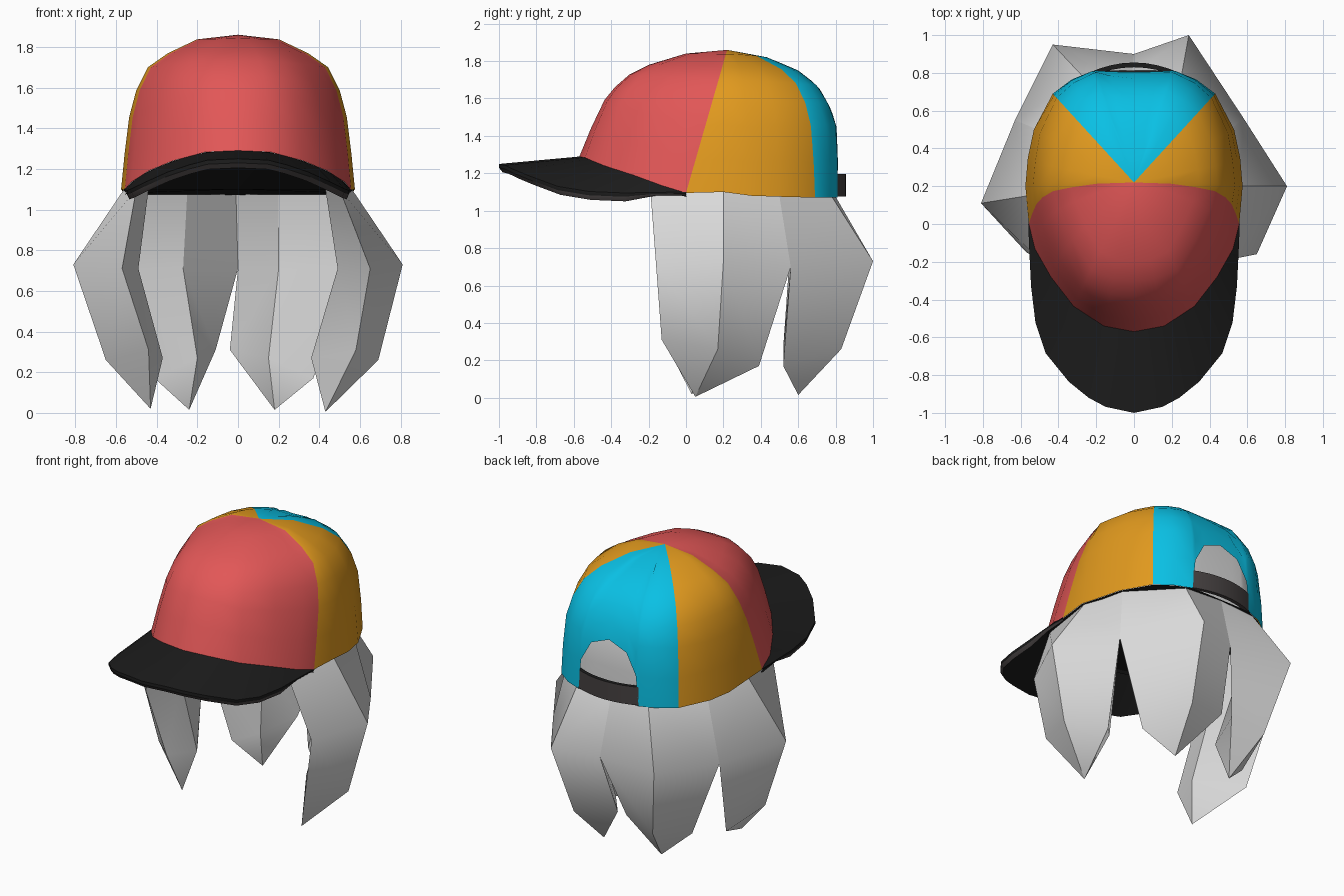
import bpy, bmesh, math
from mathutils import Vector

if "Cube" in bpy.data.objects:
    bpy.data.objects.remove(bpy.data.objects["Cube"])


def material(name, r, g, b):
    m = bpy.data.materials.new(name)
    m.diffuse_color = (r, g, b, 1)
    m.use_nodes = True
    m.node_tree.nodes["Principled BSDF"].inputs["Base Color"].default_value = m.diffuse_color
    return m


RED = material("coral_red", 0.76, 0.095, 0.095)
ORANGE = material("orange", 0.75, 0.32, 0.013)
BLUE = material("sky_blue", 0.003, 0.53, 0.78)
BLACK = material("black", 0.012, 0.012, 0.012)
EDGE = material("dark_grey", 0.06, 0.052, 0.052)
HAIR = material("light_grey", 0.70, 0.70, 0.70)


def build(name, verts, faces, mats, slots=None, smooth=None, recalc=False):
    me = bpy.data.meshes.new(name)
    me.from_pydata([tuple(v) for v in verts], [], faces)
    for m in mats:
        me.materials.append(m)
    if slots:
        for p, s in zip(me.polygons, slots):
            p.material_index = s
    if recalc:
        bm = bmesh.new()
        bm.from_mesh(me)
        bmesh.ops.recalc_face_normals(bm, faces=bm.faces)
        bm.to_mesh(me)
        bm.free()
    ob = bpy.data.objects.new(name, me)
    bpy.context.collection.objects.link(ob)
    if smooth:
        bpy.ops.object.select_all(action='DESELECT')
        ob.select_set(True)
        bpy.context.view_layer.objects.active = ob
        bpy.ops.object.shade_smooth_by_angle(angle=math.radians(smooth))
    return ob


# Crown profiles: (outward fraction, drop fraction)
FRONT = [(0, 0), (.28, .035), (.53, .14), (.66, .23), (.76, .35), (.83, .47), (.92, .73), (1, 1)]
SIDE = [(0, 0), (.35, .03), (.60, .12), (.77, .21), (.87, .36), (.93, .53), (.97, .77), (1, 1)]
BACK = [(0, 0), (.36, .05), (.64, .14), (.81, .24), (.91, .36), (.98, .50), (1, .75), (1, 1)]
APEX = Vector((0, .22, 1.86))
BASE = 1.07

# Rim of the right half, front to back: x, y, z, front/back blend, seam bend
RIM = [(0, -.57, 1.29, -1, 0), (.16, -.54, 1.283, -.85, 0), (.32, -.435, 1.24, -.55, 0),
       (.44, -.28, 1.19, -.25, .25), (.525, -.13, 1.135, -.1, .65), (.557, 0, 1.095, 0, 1),
       (.575, .2, 1.10, 0, .5), (.562, .35, 1.08, 0, .2), (.53, .5, 1.075, .2, 0),
       (.43, .69, 1.07, .5, 0), (.33, .765, 1.07, .8, 0), (.22, .81, 1.07, 1, 0),
       (.20, .812, 1.27, 1, 0), (.13, .815, 1.40, 1, 0), (0, .815, 1.45, 1, 0)]
SEAM_SIDE, SEAM_BACK, HOLE = 5, 9, 12


def lerp_profile(prof, v):
    for (u0, v0), (u1, v1) in zip(prof, prof[1:]):
        if v <= v1:
            return u0 + (u1 - u0) * (v - v0) / (v1 - v0)
    return 1


def meridian(i, opening):
    x, y, z, s, k = RIM[i]
    other = FRONT if s < 0 else BACK
    a = abs(s)
    bottom = BASE if i >= HOLE else z
    full = APEX.z - bottom
    cut = (APEX.z - z) / full if opening else 1
    pts = []
    for j in range(1, 8):
        v = (SIDE[j][1] * (1 - a) + other[j][1] * a) * cut
        u = lerp_profile(SIDE, v) * (1 - a) + lerp_profile(other, v) * a
        w = u * (1 - k) + v * k
        pts.append(Vector((x * u, APEX.y + (y - APEX.y) * w, APEX.z - full * v)))
    return pts


def crown(opening, scale=1.0):
    """Vertices, faces and panel slots of a six panel dome."""
    n = len(RIM)
    order = list(range(n)) + list(range(n - 2, 0, -1))
    cols = []
    for c, i in enumerate(order):
        sign = 1 if c < n else -1
        cols.append([Vector((p.x * sign, p.y, p.z)) for p in meridian(i, opening)])
    verts = [APEX.copy()] + [p for col in cols for p in col]
    pivot = Vector((0, .2, 1.10))
    verts = [pivot + (p - pivot) * scale for p in verts]
    faces, slots, m = [], [], len(cols)
    for c in range(m):
        d = (c + 1) % m
        lo = min(order[c], order[d])
        slot = 0 if lo < SEAM_SIDE else 1 if lo < SEAM_BACK else 2
        a, b = 1 + c * 7, 1 + d * 7
        faces.append((0, a, b))
        faces += [(a + j, a + j + 1, b + j + 1, b + j) for j in range(6)]
        slots += [slot] * 7
    return verts, faces, slots, m


# Cap crown with coloured panels and the rear opening
verts, faces, slots, m = crown(True)
build("crown", verts, faces, [RED, ORANGE, BLUE], slots, smooth=50)

# Hair under the crown, seen through the opening
verts, faces, slots, m = crown(False, .94)
build("scalp_hair", verts, faces, [HAIR], smooth=50)

# Black underside closing the crown
verts, faces, slots, m = crown(False, .995)
ring = [verts[7 + c * 7] for c in range(m)]
build("crown_underside", ring + [Vector((0, .2, 1.10))],
      [((c + 1) % m, c, m) for c in range(m)], [BLACK])

# Brim: outer edge x, y, z and the matching position along the crown rim
OUTER = [(0, -1.0, 1.25, 0), (.15, -.968, 1.243, .7), (.24, -.92, 1.22, 1.2),
         (.345, -.835, 1.185, 1.8), (.467, -.685, 1.13, 2.5), (.522, -.52, 1.103, 3.2),
         (.545, -.33, 1.095, 3.8), (.553, -.17, 1.098, 4.4), (.56, 0, 1.10, 5)]
THICK = Vector((0, 0, .045))
right = []
for x, y, z, t in OUTER:
    i = min(int(t), 4)
    a, b = Vector(RIM[i][:3]), Vector(RIM[i + 1][:3])
    inner = a.lerp(b, t - i) + Vector((0, .004, 0))
    outer = Vector((x, y, z))
    size = 1 if y < -.3 else .4
    inward = Vector((-x, -y, 0)) * .02
    right.append((inner, outer, outer - THICK * .45 * size,
                  outer - THICK * size + inward, inner - THICK * .5))
left = [[Vector((-p.x, p.y, p.z)) for p in sec] for sec in right[:0:-1]]
sections = left + right
verts = [p for sec in sections for p in sec]
faces, slots = [], []
for s in range(len(sections) - 1):
    for e in range(4):
        a, b = s * 5 + e, s * 5 + e + 5
        faces.append((a, a + 1, b + 1, b))
        slots.append(1 if e == 2 else 0)
build("brim", verts, faces, [BLACK, EDGE], slots, smooth=35, recalc=True)

# Adjusting strap across the rear opening, black on its top edge
verts, faces, slots = [], [], []
STEPS = 8
for s in range(STEPS + 1):
    x = -.24 + .48 * s / STEPS
    y = .855 - .055 * (x / .24) ** 2
    verts += [(x, y, 1.075), (x, y, 1.195), (x, y - .025, 1.195), (x, y - .025, 1.075)]
for s in range(STEPS):
    for e in range(4):
        a, b = s * 4 + e, s * 4 + (e + 1) % 4
        faces.append((a, b, b + 4, a + 4))
        slots.append(1 if e == 1 else 0)
faces += [(0, 3, 2, 1), (STEPS * 4, STEPS * 4 + 1, STEPS * 4 + 2, STEPS * 4 + 3)]
build("strap", verts, faces, [EDGE, BLACK], slots + [0, 0], smooth=35, recalc=True)


def hair_clump(name, top, mid, low, tip):
    """Lock with a four-cornered section: smooth lengthwise, sharp ridges."""
    verts = [(x, y, 1.10 if y < .3 else 1.075) for x, y in top]
    verts += [(x, y, z) for (x, y), z in zip(mid, (.71, .73, .70, .71))]
    verts += [(x, y, z) for (x, y), z in zip(low, (.31, .26, .17, .27))]
    verts.append(tip)
    faces = [(0, 1, 2, 3)]
    for r in (0, 4):
        for e in range(4):
            f = (e + 1) % 4
            faces.append((r + e, r + f, r + f + 4, r + e + 4))
    faces += [(8 + e, 8 + (e + 1) % 4, 12) for e in range(4)]
    me = build(name, verts, faces, [HAIR], recalc=True).data
    for p in me.polygons:
        p.use_smooth = True
    for edge in me.edges:
        a, b = sorted(edge.vertices)
        edge.use_edge_sharp = b < 4 or b == 12 or b - a == 4


# Hair: one lock over each side and two at the back
hair_clump("hair_right", [(.50, -.19), (.56, .2), (.51, .5), (.43, .15)],
           [(.65, -.16), (.81, .20), (.58, .56), (.49, .2)],
           [(.58, -.13), (.69, .17), (.53, .39), (.36, .2)], (.43, .05, .005))
hair_clump("hair_left", [(-.50, -.19), (-.56, .15), (-.51, .5), (-.44, .12)],
           [(-.57, -.15), (-.81, .11), (-.63, .55), (-.49, .1)],
           [(-.44, -.12), (-.65, .10), (-.56, .38), (-.37, .1)], (-.43, .03, .02))
hair_clump("hair_back_right", [(-.01, .80), (.25, .78), (.51, .5), (.2, .6)],
           [(0, .90), (.29, 1.0), (.58, .56), (.2, .65)],
           [(-.04, .77), (.24, .83), (.37, .52), (.15, .52)], (.18, .60, .015))
hair_clump("hair_back_left", [(-.01, .80), (-.27, .78), (-.51, .5), (-.25, .6)],
           [(0, .90), (-.43, .95), (-.63, .55), (-.27, .65)],
           [(-.11, .78), (-.33, .82), (-.41, .52), (-.2, .52)], (-.24, .60, .015))
